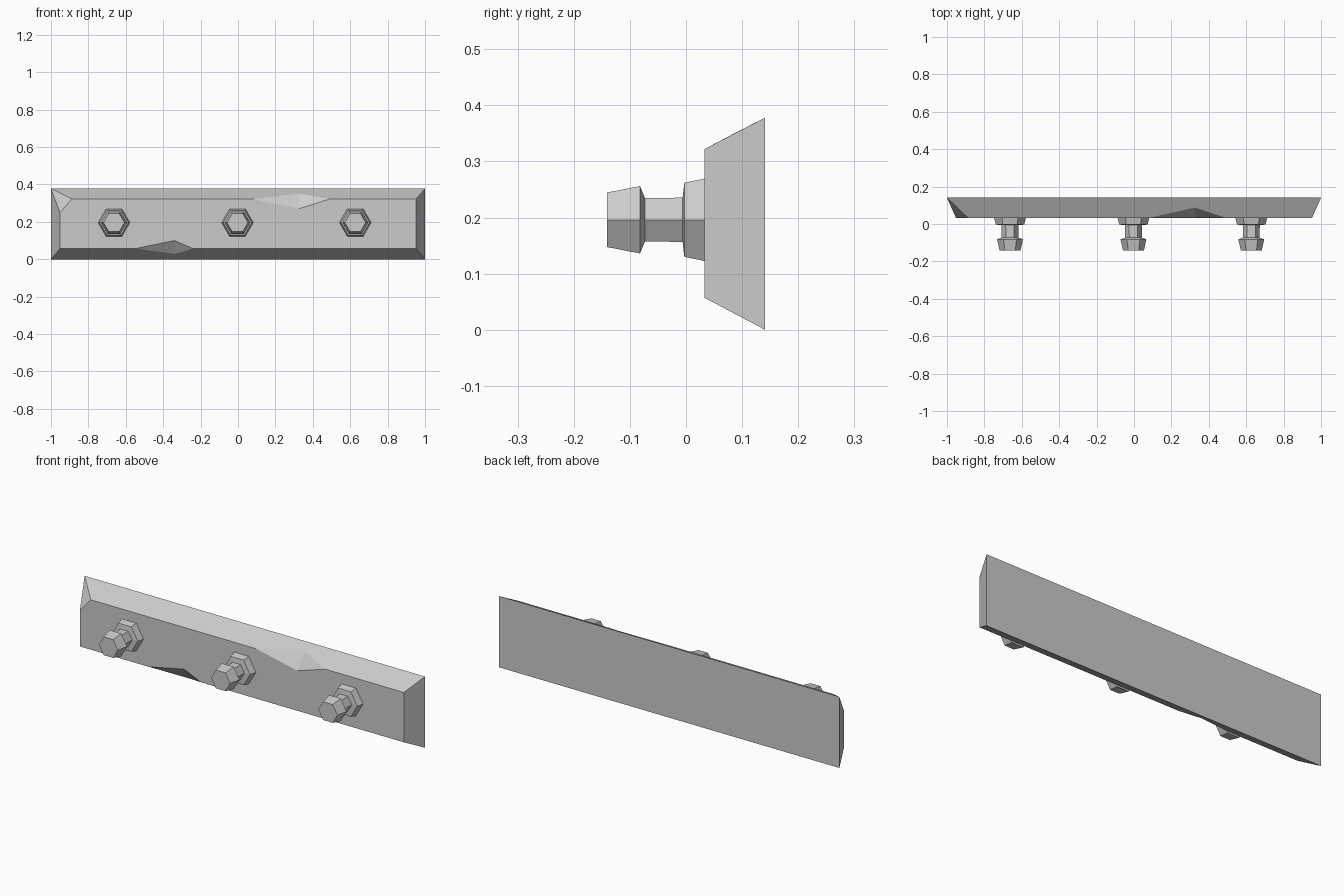
import bpy, bmesh, math

cube = bpy.data.objects.get("Cube")
if cube:
    bpy.data.objects.remove(cube, do_unlink=True)

grey = bpy.data.materials.new("plain grey")
grey.use_nodes = True
colour = (0.6, 0.6, 0.6, 1)
grey.diffuse_color = colour
grey.node_tree.nodes["Principled BSDF"].inputs["Base Color"].default_value = colour


def finish(name, bm):
    """Turn a bmesh into a flat-shaded object."""
    bmesh.ops.recalc_face_normals(bm, faces=bm.faces)
    mesh = bpy.data.meshes.new(name)
    bm.to_mesh(mesh)
    bm.free()
    mesh.materials.append(grey)
    obj = bpy.data.objects.new(name, mesh)
    bpy.context.collection.objects.link(obj)
    return obj


# Plank: bevelled slab with a clipped corner and two chipped edges
BACK, FRONT = 0.141, 0.033
LOW, HIGH, SIDE = 0.057, 0.322, 0.952
points = {
    "back_bl": (-1, BACK, 0), "back_br": (1, BACK, 0),
    "back_tr": (1, BACK, 0.378), "back_tl": (-1, BACK, 0.378),
    "bl": (-SIDE, FRONT, LOW), "br": (SIDE, FRONT, LOW), "tr": (SIDE, FRONT, HIGH),
    # clipped upper corner
    "clip_top": (-0.888, FRONT, HIGH), "clip_side": (-SIDE, FRONT, 0.25),
    # chip in the upper edge
    "chip_a": (0.08, FRONT, HIGH), "chip_b": (0.49, FRONT, HIGH),
    "chip_in": (0.326, FRONT, 0.27), "chip_out": (0.326, 0.088, 0.351),
    # chip in the lower edge
    "nick_a": (-0.55, FRONT, LOW), "nick_b": (-0.24, FRONT, LOW),
    "nick_in": (-0.34, FRONT, 0.1), "nick_out": (-0.337, 0.086, 0.029),
}
faces = [
    "back_bl back_br back_tr back_tl",
    "bl nick_a nick_in nick_b br tr chip_b chip_in chip_a clip_top clip_side",
    "back_tl clip_top chip_a chip_out chip_b tr back_tr",
    "back_bl bl nick_a nick_out nick_b br back_br",
    "back_br br tr back_tr",
    "back_bl bl clip_side back_tl",
    "back_tl clip_side clip_top",
    "chip_a chip_in chip_out", "chip_b chip_in chip_out",
    "nick_a nick_in nick_out", "nick_b nick_in nick_out",
]
bm = bmesh.new()
verts = {key: bm.verts.new(co) for key, co in points.items()}
for face in faces:
    bm.faces.new([verts[key] for key in face.split()])
finish("plank", bm)

# Bolts: six-sided profile of (depth, half width across flats)
profile = [(0.033, 0.0735), (-0.003, 0.066), (-0.006, 0.0395),
           (-0.073, 0.0385), (-0.082, 0.06), (-0.141, 0.0485)]


def make_bolt(name, x, z):
    bm = bmesh.new()
    rings = []
    for y, flat in profile:
        radius = flat / math.cos(math.pi / 6)
        angles = [i * math.pi / 3 for i in range(6)]
        rings.append([bm.verts.new((radius * math.cos(a), y, radius * math.sin(a)))
                      for a in angles])
    for near, far in zip(rings, rings[1:]):
        for i in range(6):
            j = (i + 1) % 6
            bm.faces.new((near[i], near[j], far[j], far[i]))
    bm.faces.new(rings[0])
    bm.faces.new(rings[-1])
    finish(name, bm).location = (x, 0, z)


for name, x in (("right_bolt", -0.663), ("middle_bolt", -0.003), ("left_bolt", 0.627)):
    make_bolt(name, x, 0.196)
